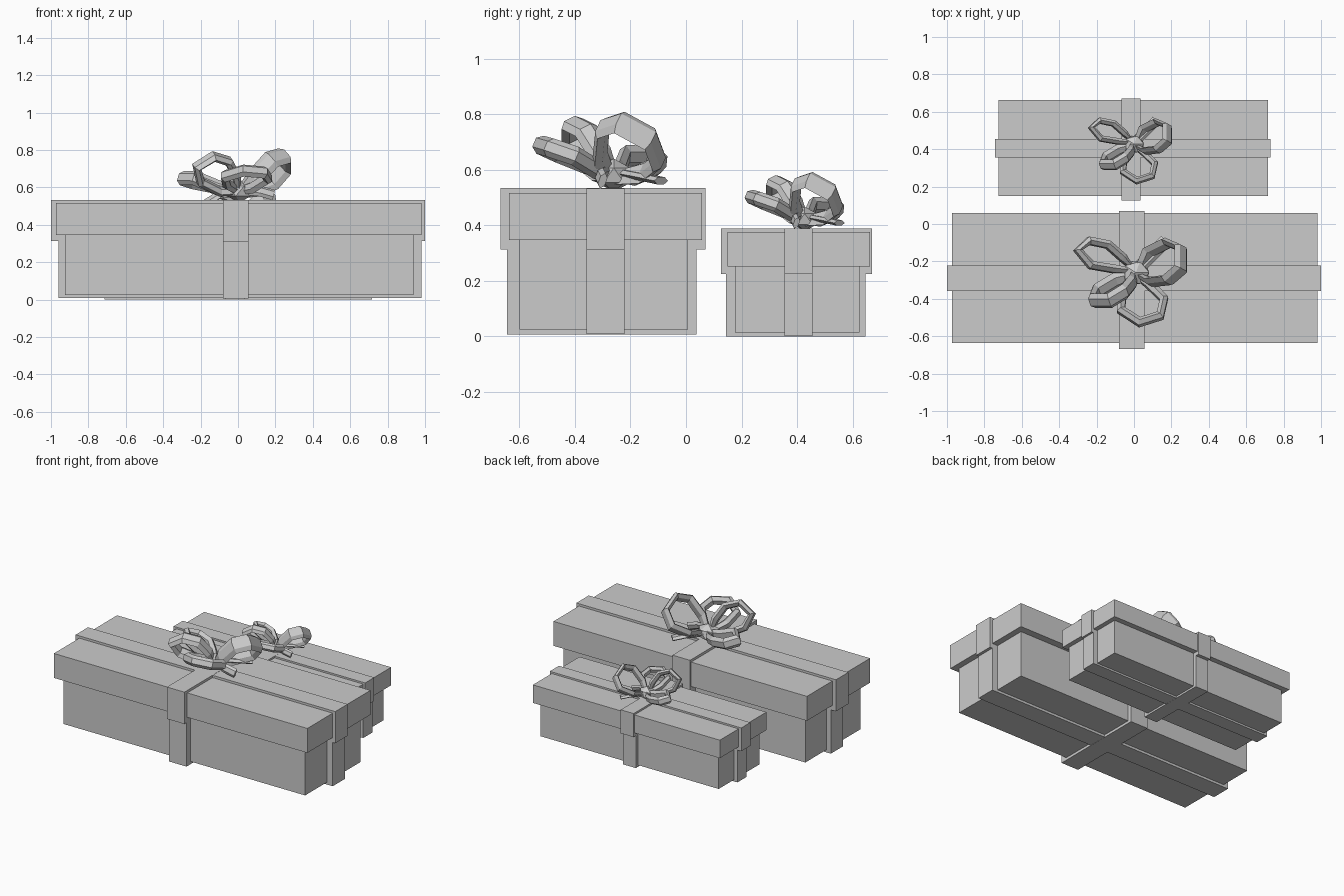
import bpy, bmesh, math
from mathutils import Vector

if "Cube" in bpy.data.objects:
    bpy.data.objects.remove(bpy.data.objects["Cube"])

# (object, mesh) list of the large gift, re-used for the small one
parts = []


def add_object(name, mesh):
    obj = bpy.data.objects.new(name, mesh)
    bpy.context.collection.objects.link(obj)
    return obj


def finish(name, bm):
    bmesh.ops.recalc_face_normals(bm, faces=bm.faces)
    mesh = bpy.data.meshes.new(name)
    bm.to_mesh(mesh)
    bm.free()
    parts.append((name, mesh))
    add_object("large_" + name, mesh)


def box(name, x0, x1, y0, y1, z0, z1):
    bm = bmesh.new()
    bmesh.ops.create_cube(bm, size=1)
    for v in bm.verts:
        v.co = (x0 + (v.co.x + .5) * (x1 - x0),
                y0 + (v.co.y + .5) * (y1 - y0),
                z0 + (v.co.z + .5) * (z1 - z0))
    finish(name, bm)


def strap(name, points, width, thick, closed=True):
    """Sweep a flattened hexagon along a path, broad side across the loop plane."""
    pts = [Vector(p) for p in points]
    n = len(pts)
    normal = Vector()
    for i in range(n):
        normal += pts[i].cross(pts[(i + 1) % n])
    normal.normalize()
    bm = bmesh.new()
    rings = []
    for i, p in enumerate(pts):
        a = pts[i - 1] if closed or i else p
        b = pts[(i + 1) % n] if closed or i < n - 1 else p
        tangent = (b - a).normalized()
        side = tangent.cross(normal).normalized()
        w = width * (.65 if closed and i == 0 else 1)
        rings.append([bm.verts.new(p + normal * w / 2 * math.cos(k * math.pi / 3)
                                   + side * thick / 2 * math.sin(k * math.pi / 3))
                      for k in range(6)])
    for i in range(n if closed else n - 1):
        r, s = rings[i], rings[(i + 1) % n]
        for k in range(6):
            bm.faces.new((r[k], r[(k + 1) % 6], s[(k + 1) % 6], s[k]))
    if not closed:
        bm.faces.new(rings[0])
        bm.faces.new(rings[-1])
    finish(name, bm)


# Box body and lid
box("body", -.925, .937, -.60, .008, .025, .40)
box("lid", -.972, .98, -.637, .058, .347, .517)

# Ribbon bands: a lower wrap round the body, an upper wrap round the lid
box("body_ribbon_long", -.96, .98, -.358, -.222, .008, .36)
box("body_ribbon_cross", -.08, .055, -.645, .037, .007, .36)
box("lid_ribbon_long", -1.0, 1.0, -.358, -.222, .313, .533)
box("lid_ribbon_cross", -.08, .055, -.668, .07, .312, .534)

# Bow loops
strap("bow_loop_right", [(.02, -.27, .57), (.08, -.15, .59), (.18, -.10, .63),
                         (.25, -.13, .71), (.25, -.24, .77), (.18, -.30, .75),
                         (.09, -.31, .65)], .11, .045)
strap("bow_loop_front", [(0, -.27, .58), (-.06, -.36, .62), (-.07, -.46, .66),
                         (.03, -.525, .69), (.14, -.49, .68), (.16, -.40, .65),
                         (.08, -.32, .60)], .07, .055)
strap("bow_loop_left", [(0, -.25, .58), (-.11, -.24, .60), (-.23, -.22, .65),
                        (-.30, -.14, .65), (-.24, -.09, .63), (-.14, -.11, .61),
                        (-.06, -.18, .58)], .08, .05)
strap("bow_loop_upright", [(0, -.27, .58), (-.10, -.30, .58), (-.20, -.36, .63),
                           (-.22, -.41, .71), (-.13, -.41, .765),
                           (-.05, -.36, .74), (-.01, -.31, .66)], .09, .05)

# Short tails and the knot
strap("bow_tail_back", [(.02, -.24, .59), (.10, -.16, .575), (.17, -.09, .56)],
      .07, .03, False)
strap("bow_tail_side", [(.03, -.28, .59), (.12, -.31, .58), (.19, -.30, .56)],
      .06, .03, False)
bm = bmesh.new()
bmesh.ops.create_icosphere(bm, subdivisions=1, radius=1)
for v in bm.verts:
    v.co = Vector((.01 + v.co.x * .08, -.26 + v.co.y * .07, .58 + v.co.z * .06))
finish("bow_knot", bm)

# Small gift: the same parts, scaled down and set behind
for name, mesh in parts:
    obj = add_object("small_" + name, mesh)
    obj.scale = (.7375, .7375, .7375)
    obj.location = (-.007, .619, -.005)
